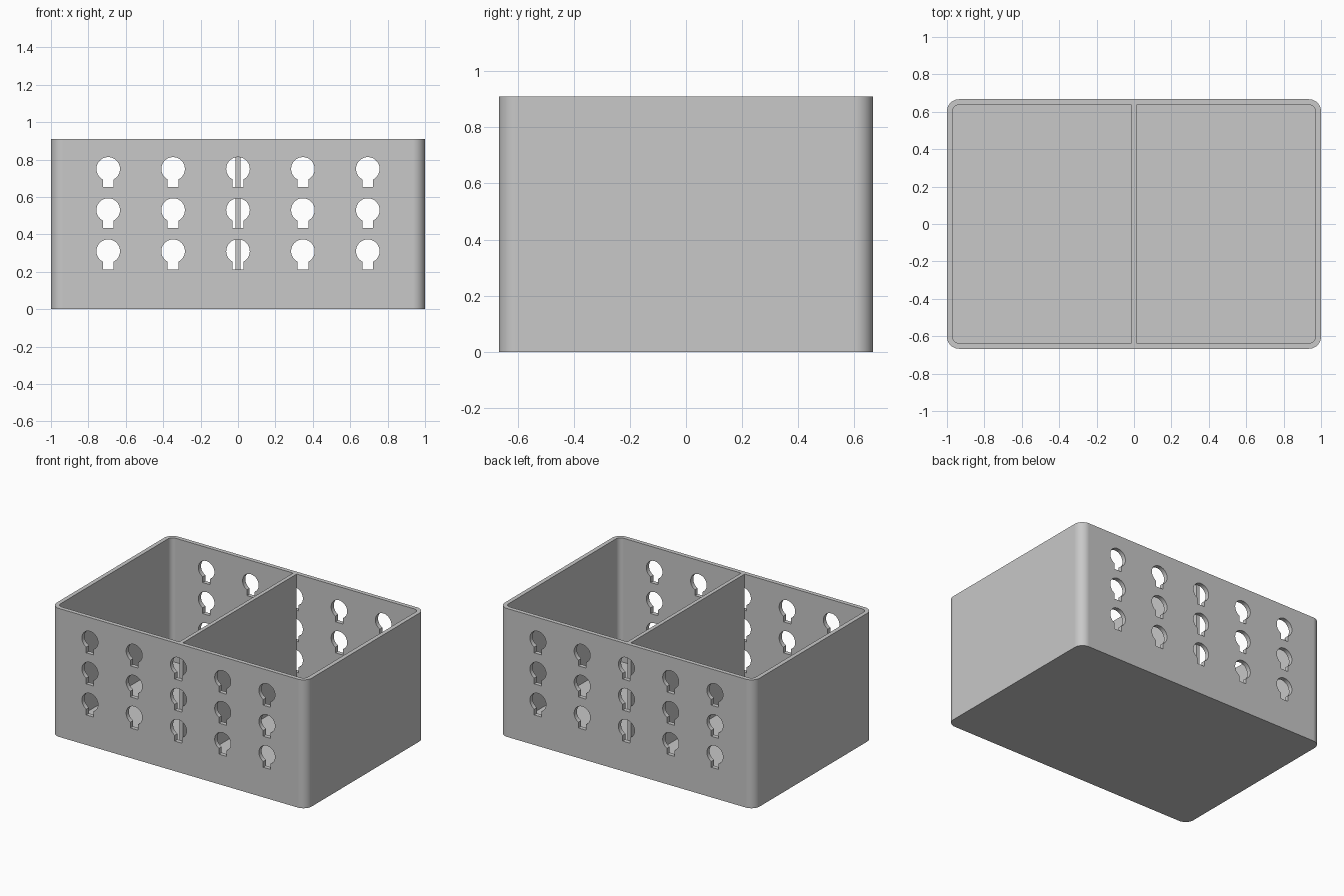
import bpy, bmesh, math

if "Cube" in bpy.data.objects:
    bpy.data.objects.remove(bpy.data.objects["Cube"])

HX, HY, H = 1.0, 0.667, 0.91      # outer half sizes and height
T, R = 0.03, 0.065                # wall thickness, corner radius

grey = bpy.data.materials.new("grey plastic")
grey.diffuse_color = (0.58, 0.58, 0.58, 1)
grey.use_nodes = True
grey.node_tree.nodes["Principled BSDF"].inputs["Base Color"].default_value = grey.diffuse_color


def rounded_rect(hx, hy, r, n=12):
    pts = []
    for k, (sx, sy) in enumerate([(1, 1), (-1, 1), (-1, -1), (1, -1)]):
        for i in range(n + 1):
            a = math.pi / 2 * (k + i / n)
            pts.append((sx * (hx - r) + r * math.cos(a), sy * (hy - r) + r * math.sin(a)))
    return pts


def add_prism(bm, base, offset):
    face = bm.faces.new([bm.verts.new(p) for p in base])
    top = bmesh.ops.extrude_face_region(bm, geom=[face])["geom"]
    bmesh.ops.translate(bm, vec=offset, verts=[g for g in top if isinstance(g, bmesh.types.BMVert)])


def make_object(name, prisms):
    bm = bmesh.new()
    for base, offset in prisms:
        add_prism(bm, base, offset)
    bmesh.ops.recalc_face_normals(bm, faces=bm.faces)
    me = bpy.data.meshes.new(name)
    bm.to_mesh(me)
    bm.free()
    me.materials.append(grey)
    ob = bpy.data.objects.new(name, me)
    bpy.context.collection.objects.link(ob)
    return ob


def cut(ob, cutter):
    bpy.context.view_layer.objects.active = ob
    mod = ob.modifiers.new("cut", "BOOLEAN")
    mod.operation, mod.solver, mod.object = "DIFFERENCE", "EXACT", cutter
    bpy.ops.object.modifier_apply(modifier=mod.name)
    bpy.data.objects.remove(cutter)


def keyhole(cx, cz, r=0.063, w=0.029, drop=0.097, n=40):
    # round hole with a narrow slot below it
    a0 = math.asin(w / r)
    pts = [(cx - w, -1, cz - drop), (cx + w, -1, cz - drop)]
    for i in range(n + 1):
        a = -math.pi / 2 + a0 + (2 * math.pi - 2 * a0) * i / n
        pts.append((cx + r * math.cos(a), -1, cz + r * math.sin(a)))
    return pts, (0, 2, 0)


# Box shell with rounded corners
box = make_object("box_shell", [([(x, y, 0) for x, y in rounded_rect(HX, HY, R)], (0, 0, H))])
cut(box, make_object("cavity_cutter",
    [([(x, y, T) for x, y in rounded_rect(HX - T, HY - T, R - T)], (0, 0, H))]))

# Keyhole grid through front and back walls
cut(box, make_object("keyhole_cutter",
    [keyhole(i * 0.347, z) for i in range(-2, 3) for z in (0.31, 0.53, 0.75)]))

# Central divider
d, iy = 0.0135, HY - T
make_object("divider", [([(-d, -iy, T), (d, -iy, T), (d, iy, T), (-d, iy, T)], (0, 0, H - T))])

# Smooth the corners and keep the walls flat
bpy.ops.object.select_all(action="DESELECT")
box.select_set(True)
bpy.context.view_layer.objects.active = box
bpy.ops.object.shade_smooth_by_angle(angle=math.radians(30))
wn = box.modifiers.new("flat walls", "WEIGHTED_NORMAL")
wn.keep_sharp = True
